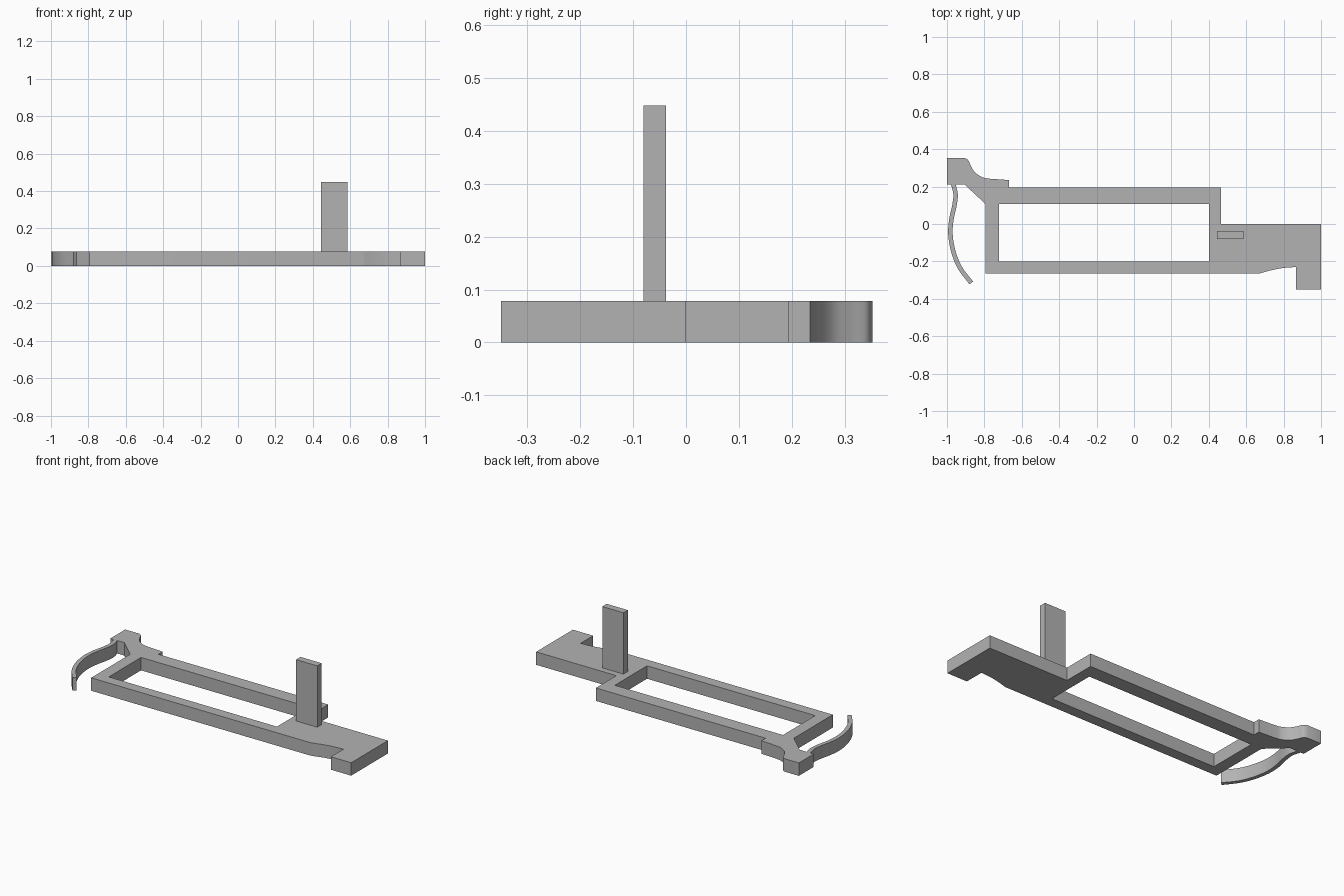
import bpy
from mathutils import Vector

if "Cube" in bpy.data.objects:
    bpy.data.objects.remove(bpy.data.objects["Cube"], do_unlink=True)

THICK = 0.078

grey = bpy.data.materials.new("plain grey")
grey.use_nodes = True
colour = (0.45, 0.45, 0.45, 1)
grey.diffuse_color = colour
grey.node_tree.nodes["Principled BSDF"].inputs["Base Color"].default_value = colour


def smooth_path(points, steps=6):
    """Sample a smooth curve that passes through the points."""
    p = [Vector(q) for q in points]
    p = [2 * p[0] - p[1]] + p + [2 * p[-1] - p[-2]]
    out = []
    for a, b, c, d in zip(p, p[1:], p[2:], p[3:]):
        for i in range(steps):
            t = i / steps
            out.append(b + (c - a) * t / 2 + (2 * a - 5 * b + 4 * c - d) * t**2 / 2
                       + (3 * b - a - 3 * c + d) * t**3 / 2)
    return out + [p[-2]]


def plate(name, loops, z0, z1):
    """Extrude closed outlines (later loops cut holes) from z0 to z1."""
    curve = bpy.data.curves.new(name + "_outline", 'CURVE')
    curve.dimensions = '2D'
    curve.fill_mode = 'BOTH'
    curve.extrude = (z1 - z0) / 2
    for loop in loops:
        spline = curve.splines.new('POLY')
        spline.points.add(len(loop) - 1)
        for point, q in zip(spline.points, loop):
            point.co = (q[0], q[1], 0, 1)
        spline.use_cyclic_u = True
    obj = bpy.data.objects.new(name, curve)
    bpy.context.collection.objects.link(obj)
    bpy.ops.object.select_all(action='DESELECT')
    obj.select_set(True)
    bpy.context.view_layer.objects.active = obj
    bpy.ops.object.convert(target='MESH')
    obj = bpy.context.object
    obj.name = name
    obj.location.z = (z0 + z1) / 2
    obj.data.materials.clear()
    obj.data.materials.append(grey)
    bpy.ops.object.mode_set(mode='EDIT')
    bpy.ops.mesh.select_all(action='SELECT')
    bpy.ops.mesh.remove_doubles(threshold=0.0001)
    bpy.ops.mesh.normals_make_consistent(inside=False)
    bpy.ops.object.mode_set(mode='OBJECT')
    bpy.ops.object.shade_smooth_by_angle()
    return obj


def rectangle(x0, x1, y0, y1):
    return [(x0, y0), (x1, y0), (x1, y1), (x0, y1)]


# Flat frame with a stepped tail block, a curved neck and a long window
belly = smooth_path([(0.67, -0.265), (0.735, -0.247), (0.80, -0.235), (0.865, -0.23)])
neck = smooth_path([(-0.77, 0.242), (-0.81, 0.25), (-0.85, 0.276), (-0.872, 0.31),
                    (-0.887, 0.342), (-0.907, 0.353)])
outline = ([(-0.794, -0.265)] + belly
           + [(0.865, -0.35), (1, -0.35), (1, 0), (0.465, 0), (0.465, 0.195),
              (-0.668, 0.195), (-0.668, 0.235)]
           + neck
           + [(-1, 0.353), (-1, 0.211), (-0.906, 0.211), (-0.794, 0.107)])
plate("frame", [outline, rectangle(-0.722, 0.40, -0.20, 0.107)], 0, THICK)

# Thin curved spring arm hanging from the neck block
centre = smooth_path([(-0.967, 0.215), (-0.954, 0.16), (-0.960, 0.10), (-0.977, 0.02),
                      (-0.981, -0.06), (-0.965, -0.15), (-0.93, -0.235), (-0.87, -0.315)])
left, right = [], []
for i, q in enumerate(centre):
    along = (centre[min(i + 1, len(centre) - 1)] - centre[max(i - 1, 0)]).normalized()
    side = Vector((-along.y, along.x)) * 0.012
    left.append(q + side)
    right.append(q - side)
plate("spring_arm", [left + right[::-1]], 0, THICK)

# Upright tab on the tail block
plate("upright_tab", [rectangle(0.444, 0.585, -0.08, -0.038)], THICK, 0.448)
